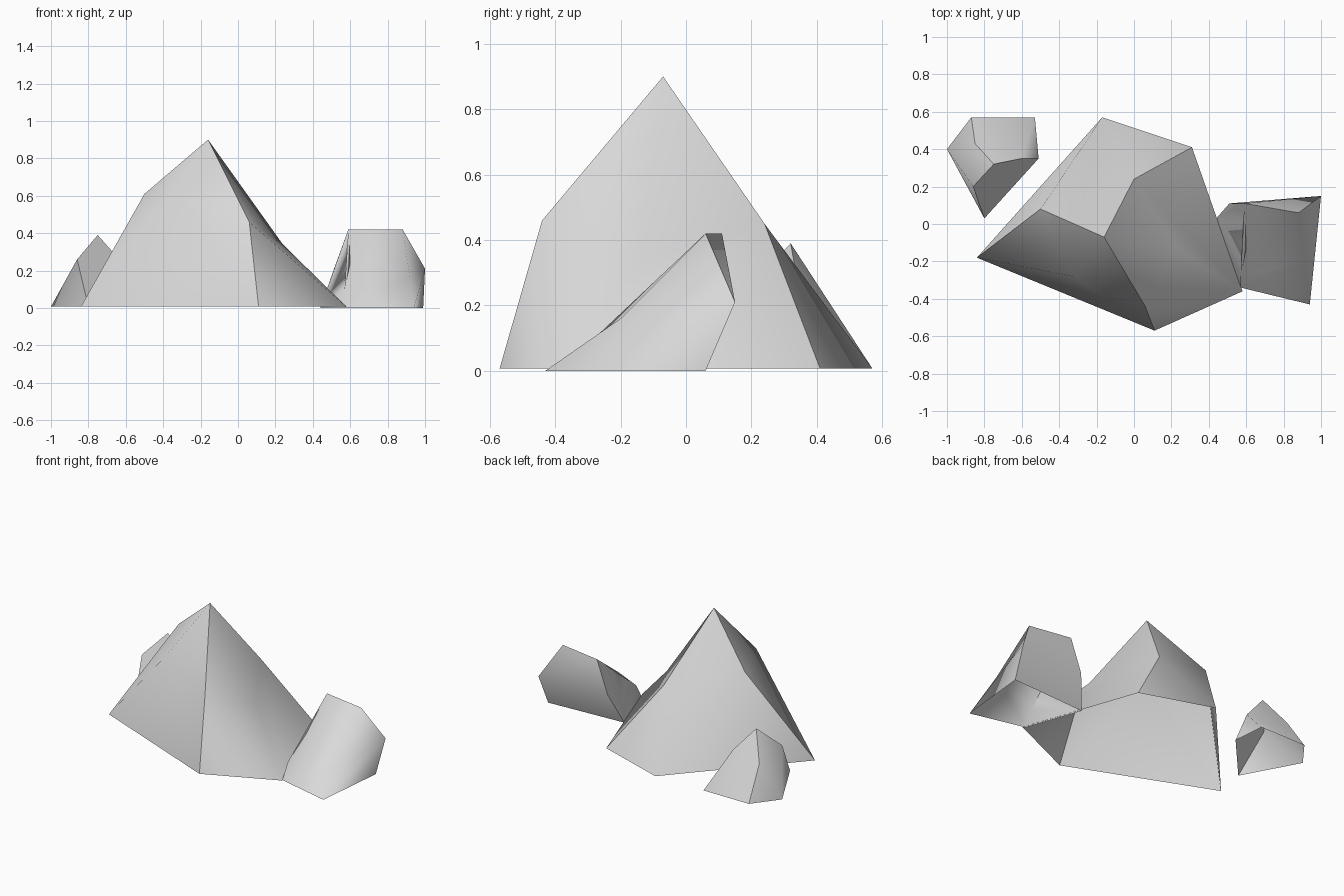
import bpy, bmesh

cube = bpy.data.objects.get("Cube")
if cube:
    bpy.data.objects.remove(cube, do_unlink=True)

stone = bpy.data.materials.new("stone_grey")
stone.use_nodes = True
grey = (0.7, 0.7, 0.7, 1)
stone.diffuse_color = grey
stone.node_tree.nodes["Principled BSDF"].inputs["Base Color"].default_value = grey


def rock(name, floor, ground, upper, sides):
    """Open-bottomed boulder. Capitals are ground corners, small letters upper
    ones; each side is a smooth group of faces, with sharp edges between sides."""
    bm = bmesh.new()
    corner = {k: bm.verts.new((*xy, floor)) for k, xy in ground.items()}
    corner.update({k: bm.verts.new(co) for k, co in upper.items()})
    side_of = {}
    for number, side in enumerate(sides):
        for word in side.split():
            face = bm.faces.new([corner[k] for k in word])
            face.smooth = True
            side_of[face] = number
    for edge in bm.edges:
        edge.smooth = len({side_of[f] for f in edge.link_faces}) == 1
    mesh = bpy.data.meshes.new(name)
    bm.to_mesh(mesh)
    bm.free()
    mesh.materials.append(stone)
    obj = bpy.data.objects.new(name, mesh)
    bpy.context.collection.objects.link(obj)


# Large peaked boulder
rock("large_rock", .007,
     {"A": (-.84, -.18), "B": (.11, -.57), "C": (.58, -.36),
      "D": (.31, .41), "E": (-.17, .57)},
     {"a": (-.33, -.28, .59), "b": (.06, -.44, .46), "c": (.24, -.14, .34),
      "d": (0, .24, .45), "e": (-.5, .08, .61), "p": (-.16, -.07, .9)},
     ["ABa Bba abp eap Aae",         # front
      "BCb Ccb bcp CDdc cdp",        # left
      "DEd Eed dep EAe"])            # back

# Sloping boulder on the left
rock("sloping_rock", 0,
     {"A": (.94, -.43), "B": (.99, .06), "C": (.44, .03), "D": (.57, -.34)},
     {"p": (.59, .11, .42), "q": (.88, .06, .42), "r": (1, .15, .21),
      "s": (.51, .11, .2), "t": (.57, -.28, .1), "u": (.6, -.13, .24),
      "v": (.92, -.2, .16)},
     ["DAvt tvqp tpu ABr Arv rqv "   # slope and outer side
      "CDt Ctu Cups",                # inner side
      "BCsr rspq"])                  # back

# Small boulder behind on the right
rock("small_rock", .007,
     {"A": (-1, .4), "B": (-.8, .03), "C": (-.51, .35),
      "D": (-.53, .57), "E": (-.87, .57)},
     {"b": (-.86, .2, .26), "f": (-.85, .43, .22),
      "g": (-.6, .35, .22), "p": (-.75, .32, .39)},
     ["ABb EAbpf", "BCgpb", "CDg DEfpg"])
